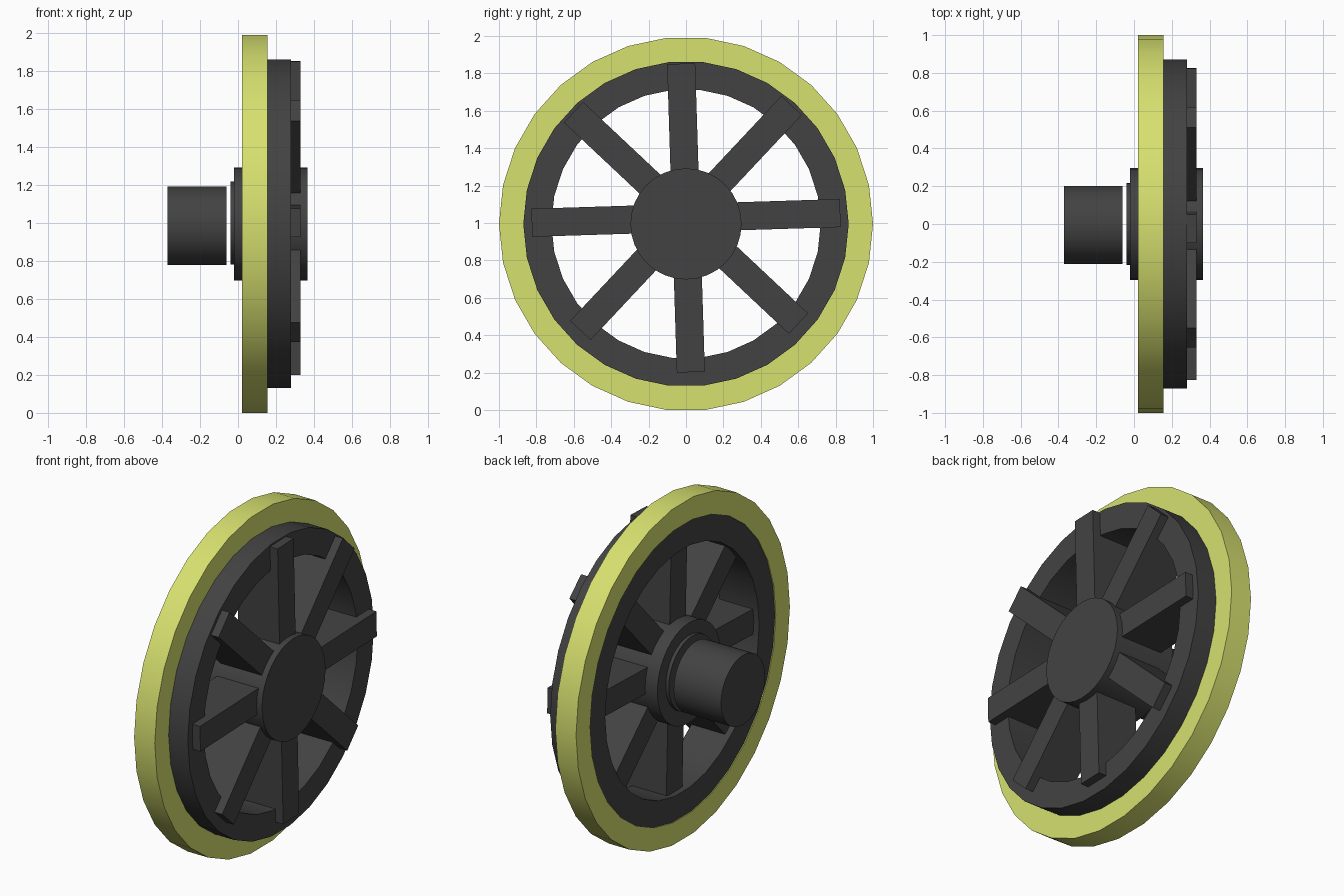
import bpy, bmesh
from math import cos, sin, tau, radians
from mathutils import Matrix, Vector

if "Cube" in bpy.data.objects:
    bpy.data.objects.remove(bpy.data.objects["Cube"])

CZ = 0.995  # wheel centre height


def material(name, rgb):
    m = bpy.data.materials.new(name)
    m.diffuse_color = (*rgb, 1)
    m.use_nodes = True
    m.node_tree.nodes["Principled BSDF"].inputs["Base Color"].default_value = m.diffuse_color
    return m


DARK = material("dark_metal", (0.055, 0.055, 0.055))
YELLOW = material("yellow_rubber", (0.68, 0.75, 0.16))


def finish(name, bm, mat, smooth=True):
    bmesh.ops.recalc_face_normals(bm, faces=bm.faces)
    mesh = bpy.data.meshes.new(name)
    bm.to_mesh(mesh)
    bm.free()
    mesh.materials.append(mat)
    obj = bpy.data.objects.new(name, mesh)
    bpy.context.collection.objects.link(obj)
    if smooth:
        bpy.ops.object.select_all(action='DESELECT')
        obj.select_set(True)
        bpy.context.view_layer.objects.active = obj
        bpy.ops.object.shade_smooth_by_angle(angle=radians(30))
    return obj


def ring(name, x0, x1, r_out, r_in, mat, sides=30):
    """Hollow ring along x, with a vertex on the y axis."""
    bm = bmesh.new()
    loops = []
    for x, r in ((x0, r_in), (x0, r_out), (x1, r_out), (x1, r_in)):
        loops.append([bm.verts.new((x, r * cos(tau * i / sides), CZ + r * sin(tau * i / sides)))
                      for i in range(sides)])
    for k in range(4):
        a, b = loops[k], loops[(k + 1) % 4]
        for i in range(sides):
            j = (i + 1) % sides
            bm.faces.new((a[i], a[j], b[j], b[i]))
    return finish(name, bm, mat)


def disc(name, x0, x1, r, mat, y=0.0, z=CZ, sides=32):
    """Solid cylinder along x."""
    bm = bmesh.new()
    bmesh.ops.create_cone(bm, cap_ends=True, segments=sides, radius1=r, radius2=r, depth=x1 - x0,
                          matrix=Matrix.Translation(((x0 + x1) / 2, y, z)) @ Matrix.Rotation(tau / 4, 4, 'Y'))
    return finish(name, bm, mat)


# Tyre and the rim it sits on
ring("tyre", 0.02, 0.155, 1.0, 0.868, YELLOW)
ring("rim", 0.025, 0.28, 0.87, 0.72, DARK)

# Hub, collar and axle stub
disc("hub", -0.02, 0.365, 0.297, DARK)
disc("collar", -0.04, -0.02, 0.218, DARK, z=1.0)
disc("axle_stub", -0.37, -0.06, 0.206, DARK, y=-0.005, z=0.985)

# Eight deep spokes, slightly turned and a little above the wheel centre
for n in range(8):
    bm = bmesh.new()
    bmesh.ops.create_cube(bm, size=1)
    bmesh.ops.scale(bm, vec=(0.27, 0.725, 0.15), verts=bm.verts)
    bmesh.ops.translate(bm, vec=(0.195, 0.4625, 0), verts=bm.verts)
    turn = Matrix.Rotation(radians(1.8 + 45 * n), 4, 'X')
    bm.transform(Matrix.Translation(Vector((0, 0, 1.027))) @ turn)
    finish(f"spoke_{n + 1}", bm, DARK, smooth=False)
